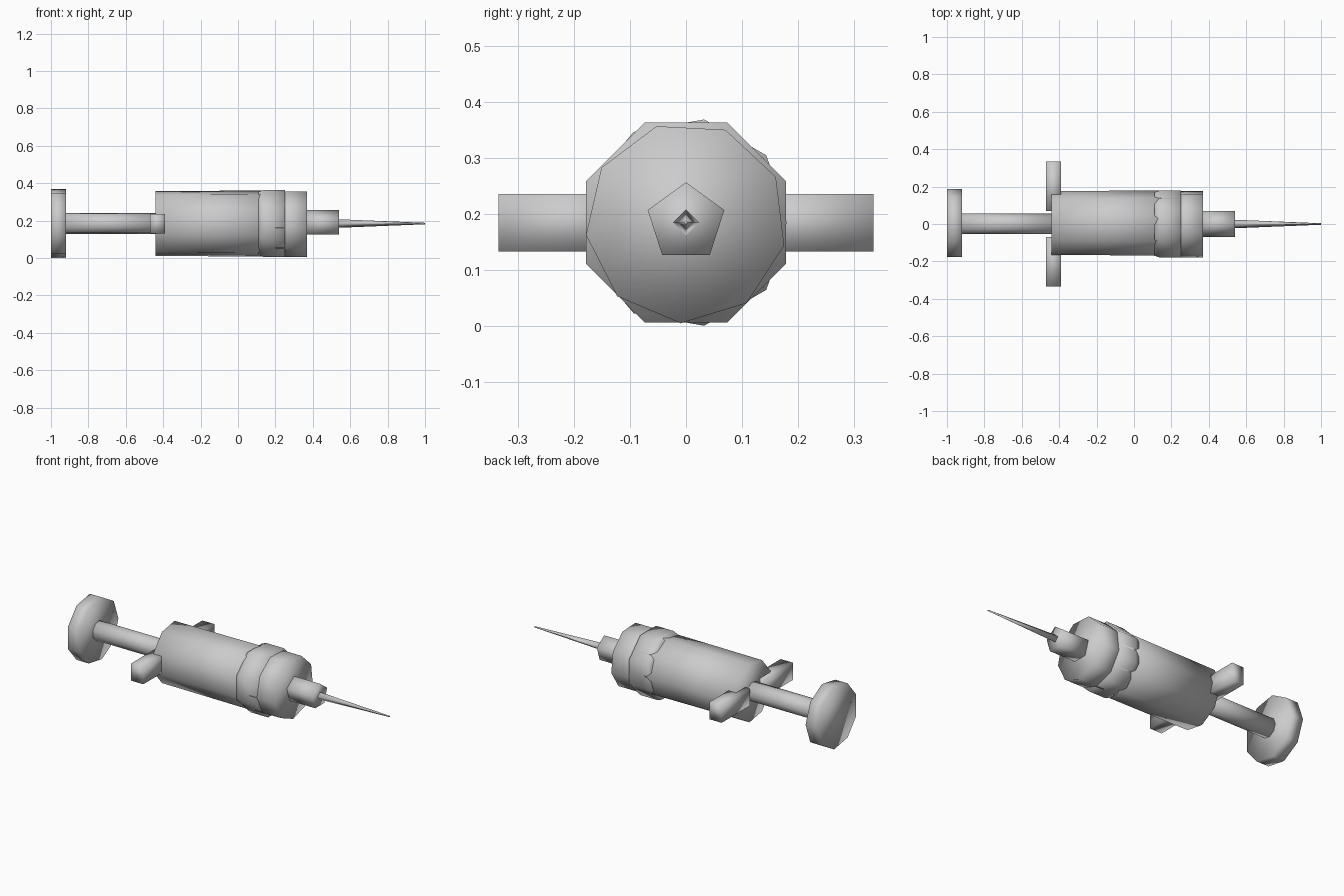
import bpy
import bmesh
from math import cos, sin, tau, radians

cube = bpy.data.objects.get("Cube")
if cube:
    bpy.data.objects.remove(cube, do_unlink=True)

AXIS_Z = 0.184

# One plain grey for everything
grey = bpy.data.materials.new("plain_grey")
grey.use_nodes = True
colour = (0.6, 0.6, 0.6, 1)
grey.diffuse_color = colour
grey.node_tree.nodes["Principled BSDF"].inputs["Base Color"].default_value = colour


def finish(name, bm):
    bmesh.ops.recalc_face_normals(bm, faces=bm.faces)
    for face in bm.faces:
        face.smooth = True
    mesh = bpy.data.meshes.new(name)
    bm.to_mesh(mesh)
    bm.free()
    mesh.materials.append(grey)
    obj = bpy.data.objects.new(name, mesh)
    bpy.context.collection.objects.link(obj)
    return obj


def turned(name, profile, sides, start):
    """Closed many-sided solid along x; profile holds (x, radius), start is in degrees from +y."""
    bm = bmesh.new()
    rings = []
    for x, r in profile:
        angles = [radians(start) + tau * i / sides for i in range(sides)]
        rings.append([bm.verts.new((x, r * cos(a), AXIS_Z + r * sin(a))) for a in angles])
    for a, b in zip(rings, rings[1:]):
        for i in range(sides):
            j = (i + 1) % sides
            bm.faces.new((a[i], a[j], b[j], b[i]))
    bm.faces.new(rings[0])
    bm.faces.new(rings[-1])
    return finish(name, bm)


def box(name, low, high):
    bm = bmesh.new()
    bmesh.ops.create_cube(bm, size=1)
    for v in bm.verts:
        v.co = [(l + h) / 2 + c * (h - l) for l, h, c in zip(low, high, v.co)]
    return finish(name, bm)


# Plunger
turned("plunger_cap", [(-1, 0.187), (-0.92, 0.187)], 9, 0)
turned("plunger_rod", [(-0.93, 0.057), (-0.42, 0.057)], 9, 0)

# Barrel, collar and nose
turned("barrel", [(-0.44, 0.176), (0.25, 0.18)], 9, 0)
turned("collar", [(0.11, 0.184), (0.135, 0.193), (0.25, 0.193)], 8, 22.5)
turned("nose", [(0.2, 0.18), (0.37, 0.18)], 9, -93)

# Hub and needle
turned("needle_hub", [(0.36, 0.072), (0.54, 0.072)], 5, 90)
turned("needle", [(0.53, 0.023), (1, 0.004)], 4, 0)

# Finger grips on both sides
box("back_finger_grip", (-0.47, 0.07, 0.132), (-0.39, 0.335, 0.235))
box("front_finger_grip", (-0.47, -0.335, 0.132), (-0.39, -0.07, 0.235))
